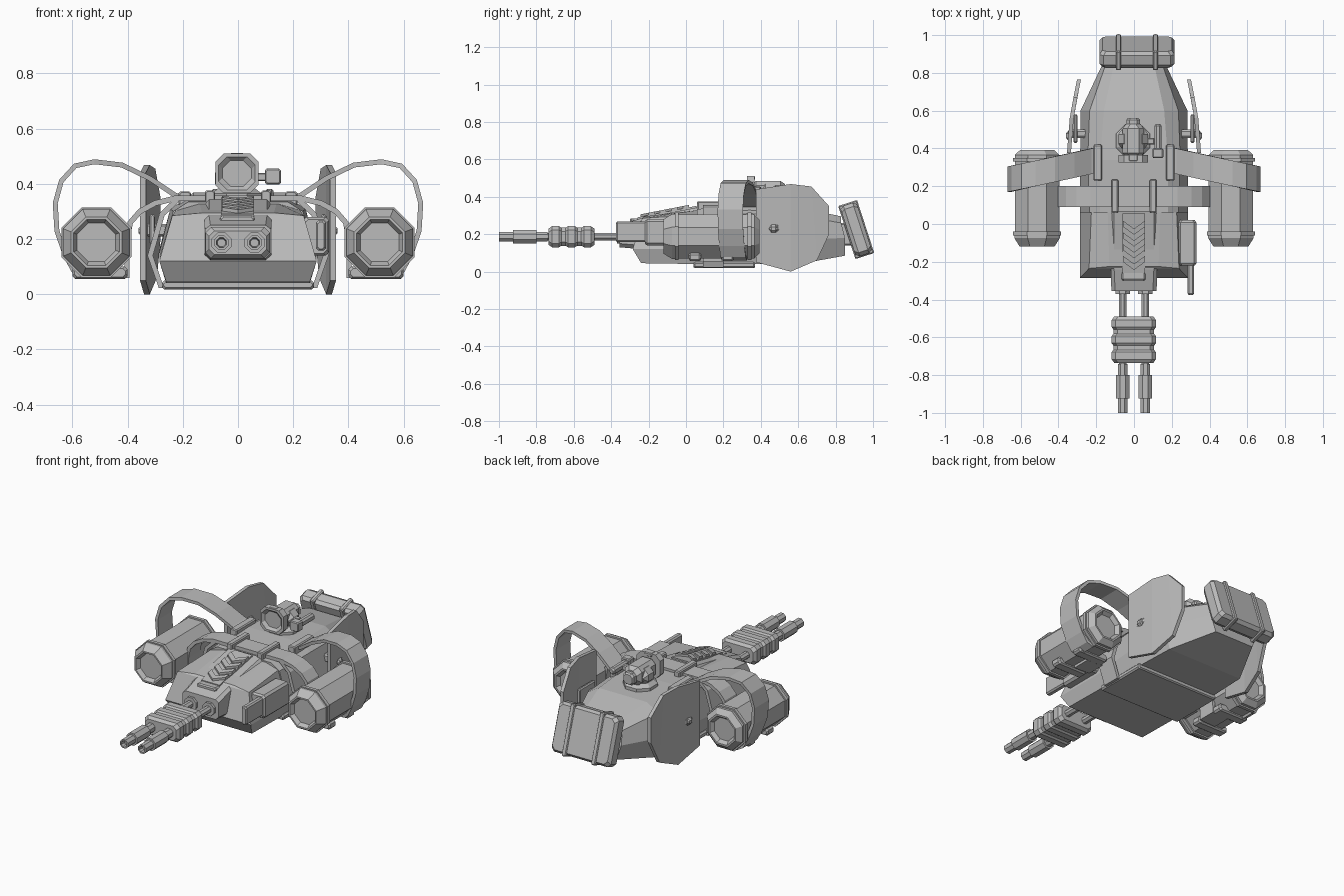
import bpy, bmesh, math
from mathutils import Matrix, Vector

grey = bpy.data.materials.new("plain grey")
grey.diffuse_color = (0.5, 0.5, 0.5, 1)


def solid(name, rings, mirror=False):
    """Skin a stack of equal rings and close both ends with quads across pairs."""
    bm = bmesh.new()
    for s in ((1, -1) if mirror else (1,)):
        vs = [[bm.verts.new((s * p[0], p[1], p[2])) for p in r] for r in rings]
        n = len(rings[0])
        for a, b in zip(vs, vs[1:]):
            for i in range(n):
                j = (i + 1) % n
                bm.faces.new((a[i], a[j], b[j], b[i]))
        for r in (vs[0], vs[-1]):
            for i in range(n // 2 - 1):
                bm.faces.new((r[i], r[i + 1], r[n - 2 - i], r[n - 1 - i]))
    bmesh.ops.recalc_face_normals(bm, faces=bm.faces)
    me = bpy.data.meshes.new(name)
    bm.to_mesh(me)
    bm.free()
    me.materials.append(grey)
    ob = bpy.data.objects.new(name, me)
    bpy.context.collection.objects.link(ob)
    return ob


def rect(x0, x1, z0, z1, c):
    """Chamfered rectangle in x-z."""
    return [(x0 + c, z0), (x1 - c, z0), (x1, z0 + c), (x1, z1 - c),
            (x1 - c, z1), (x0 + c, z1), (x0, z1 - c), (x0, z0 + c)]


def bar(name, x0, x1, y0, y1, z0, z1, c=0.008, mirror=False):
    """Box along y with chamfered long edges and ends."""
    e = min(c, (y1 - y0) / 4)
    k = e * 0.7
    big, small = rect(x0, x1, z0, z1, c), rect(x0 + k, x1 - k, z0 + k, z1 - k, c)
    st = [(y0, small), (y0 + e, big), (y1 - e, big), (y1, small)]
    return solid(name, [[(x, y, z) for x, z in r] for y, r in st], mirror)


def full(half):
    """Complete a right half section (bottom to top) with its mirror image."""
    return half + [(-x, y, z) for x, y, z in reversed(half)]


def lathe(name, cx, cz, prof, mirror=False):
    """Octagonal turned part along y; radii are to the flats."""
    rings = []
    for y, r in prof:
        q = r / math.cos(math.pi / 8)
        rings.append([(cx + q * math.cos(math.pi * (k + .5) / 4), y,
                       cz + q * math.sin(math.pi * (k + .5) / 4)) for k in range(8)])
    return solid(name, rings, mirror)


def ribbon(name, path, yc, w, t, mirror=True):
    """Flat strap following an x-z path."""
    rings = []
    for i, (x, z) in enumerate(path):
        a, b = path[max(i - 1, 0)], path[min(i + 1, len(path) - 1)]
        d = Vector((b[0] - a[0], b[1] - a[1])).normalized() * t / 2
        y = yc(x)
        rings.append([(x - d.y, y - w / 2, z + d.x), (x - d.y, y + w / 2, z + d.x),
                      (x + d.y, y + w / 2, z - d.x), (x + d.y, y - w / 2, z - d.x)])
    return solid(name, rings, mirror)


# Hull: low front wedge and taller tapering rear body
solid("front_hull", [
    full([(.26, -.24, .045), (.285, -.285, .12), (.238, -.235, .285), (.13, -.225, .295)]),
    full([(.26, .08, .04), (.285, .08, .12), (.225, .08, .305), (.14, .08, .33)])])
solid("rear_hull", [
    full([(.26, .06, .04), (.285, .06, .13), (.235, .06, .30), (.18, .06, .335)]),
    full([(.26, .34, .04), (.285, .34, .15), (.245, .34, .31), (.18, .34, .35)]),
    full([(.25, .60, .04), (.283, .60, .17), (.235, .60, .30), (.16, .60, .345)]),
    full([(.13, .85, .085), (.165, .85, .18), (.155, .83, .26), (.11, .83, .295)])])
bar("belly_plate", -.275, .275, .04, .37, .018, .05)

# Gun housing, sloping up towards the back
solid("gun_housing", [
    full([(.10, -.355, .13), (.12, -.355, .15), (.12, -.355, .235), (.10, -.355, .25)]),
    full([(.10, -.24, .12), (.122, -.24, .14), (.122, -.24, .27), (.105, -.24, .285)]),
    full([(.10, .07, .12), (.122, .07, .14), (.122, .07, .325), (.105, .07, .345)])])
bar("housing_lip", -.065, .06, -.30, -.20, .24, .285)
top = lambda y: .285 + (y + .24) * .06 / .31
solid("housing_cover", [[(x, y, top(y) + h) for x, y in
      ((-.062, -.26), (.058, -.26), (.058, .055), (-.062, .055))] for h in (-.01, .009)])
for i in range(4):
    y = -.045 - i * .062
    v = [(-.058, y + .03), (0, y - .012), (.058, y + .03),
         (.058, y + .062), (0, y + .02), (-.058, y + .062)]
    solid("chevron", [[(px, py, top(py) + h) for px, py in v] for h in (0, .022)])

# Twin barrels, muzzles and the segmented sleeve
lathe("barrel", .06, .187, [(-.95, .02), (-.3, .02)], True)
lathe("barrel_collar", .06, .187, [(-.37, .038), (-.34, .038)], True)
lathe("muzzle", .06, .187, [(-.975, .014), (-1.0, .018), (-1.0, .026), (-.925, .026),
                            (-.925, .036), (-.80, .036), (-.80, .026), (-.74, .026)], True)
for a, b in ((-.735, -.66), (-.65, -.575), (-.565, -.49)):
    bar("sleeve_segment", -.118, .116, a, b, .13, .243, .02)
bar("sleeve_core", -.108, .106, -.72, -.50, .138, .235, .02)

# Side launcher on the right
bar("launcher_body", .235, .33, -.22, .02, .14, .28, .012)
bar("launcher_barrel", .283, .318, -.375, -.20, .158, .268)

# Engine pods with clips below
lathe("engine_pod", .513, .188, [
    (-.095, .07), (-.12, .083), (-.12, .092), (-.075, .12), (-.06, .12), (-.06, .127),
    (-.04, .127), (-.04, .118), (.33, .118), (.33, .127), (.35, .127), (.35, .118),
    (.365, .118), (.392, .09), (.392, .08), (.37, .065)], True)
for y in (.015, .19):
    bar("pod_clip", .40, .60, y, y + .065, .056, .10, .01, True)

# Straps carrying the pods
ribbon("front_strap", [(0, .347), (.23, .347), (.30, .33), (.355, .30), (.39, .26),
                       (.402, .20), (.402, .065), (.50, .065)], lambda x: .145, .11, .02)
ribbon("hull_strap", [(.22, .342), (.275, .29), (.318, .14), (.28, .03), (.20, .03)],
       lambda x: .145, .11, .02)
hoop_y = lambda x: .345 - .22 * (x - .17)
ribbon("pod_hoop", [(.165, .335), (.23, .36), (.32, .42), (.42, .468), (.52, .48),
                    (.59, .465), (.64, .41), (.662, .33), (.656, .23), (.625, .14),
                    (.595, .085), (.56, .066)], hoop_y, .135, .018)
bar("strap_clip", .083, .12, .06, .235, .325, .376, .006, True)
bar("hoop_clip", .17, .215, .23, .42, .32, .372, .006, True)

# Side shields, tilted and folded, on short axles
bot = [(.375, .05), (.56, .0), (.70, .06), (.765, .20)]
upp = [(.765, .35), (.67, .455), (.56, .468), (.375, .44)]
shield_x = lambda y: .352 - max(0, .58 - .58 + y - .375) * .08 - max(0, y - .58) * .12
solid("side_shield", [[(shield_x(y) + o, y, z) for y, z in bot + upp]
                      for o in (-.018, 0.003)], True)
bar("shield_axle", .24, .35, .455, .50, .21, .255, .01, True)
bar("shield_bracket", .30, .32, .43, .58, .18, .29, .006, True)
bar("shield_hub", .33, .36, .445, .49, .208, .252, .013, True)

# Camera turret with a small side sensor
lathe("turret_base", 0, 0, [(.33, .09), (.365, .09), (.385, .065)]).matrix_world = \
    Matrix.Translation((-.005, .44, 0)) @ Matrix.Rotation(math.pi / 2, 4, 'X')
bar("camera_body", -.06, .052, .35, .53, .375, .485, .025)
bar("camera_rear", -.04, .032, .52, .56, .39, .46, .015)
cam = [(.34, .013), (.325, 0), (.325, -.012), (.365, -.012)]
solid("camera_frame", [[(x, y, z) for x, z in rect(-.07 + i, .062 - i, .378 + i, .498 - i, .03)]
                       for y, i in cam])
bar("camera_collar", -.083, .075, .40, .50, .37, .47, .03)
bar("camera_top_rail", -.03, .022, .33, .37, .49, .512, .006)
bar("sensor", .098, .155, .35, .40, .398, .455, .006)
bar("sensor_tube", .108, .145, .39, .53, .405, .445, .01)
bar("sensor_arm", .04, .11, .42, .455, .41, .44, .006)

# Tilted rear pack with two bands
tilt = Matrix.Translation((.016, .91, .225)) @ Matrix.Rotation(math.radians(18), 4, 'X')
bar("rear_pack", -.198, .198, -.046, .046, -.142, .142, .02).matrix_world = tilt
for x in (-.098, .098):
    bar("pack_band", x - .014, x + .014, -.053, .053, -.149, .149, .006).matrix_world = tilt
bar("pack_mount", -.10, .10, .80, .90, .14, .26)
